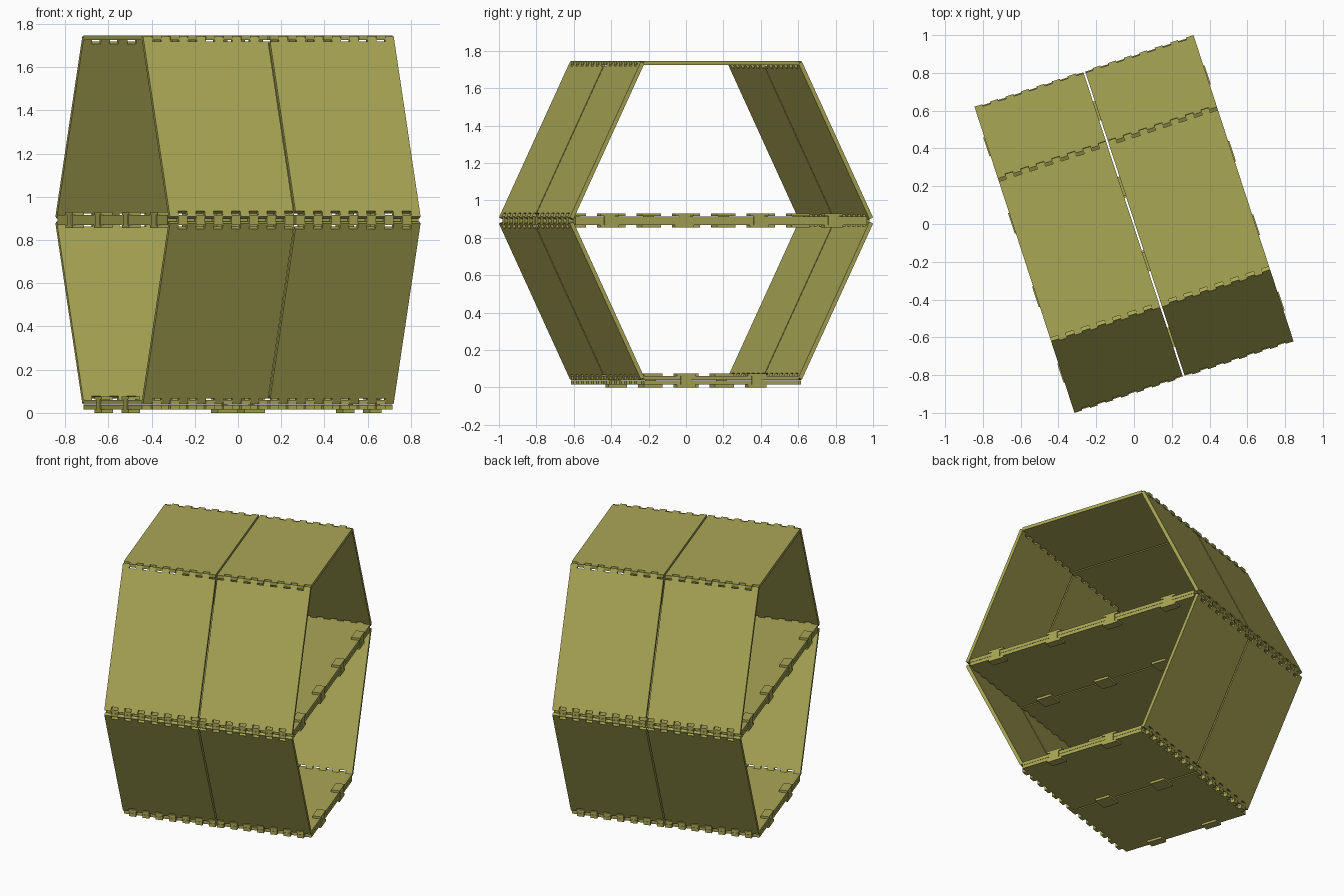
import bpy, bmesh, math
from mathutils import Matrix, Vector

if "Cube" in bpy.data.objects:
    bpy.data.objects.remove(bpy.data.objects["Cube"])

HALF_LEN, GAP, THICK = 0.61, 0.005, 0.022   # axis half length, seam, sheet thickness
MID, FLOOR = 0.8925, 0.038                  # heights of the two doubled floors
TURN = Matrix.Rotation(math.radians(18.1), 4, 'Z')
SLOTS = 14

olive = bpy.data.materials.new("olive")
olive.diffuse_color = (0.40, 0.385, 0.09, 1)
olive.use_nodes = True
olive.node_tree.nodes["Principled BSDF"].inputs["Base Color"].default_value = olive.diffuse_color


def finish(name, bm):
    bmesh.ops.recalc_face_normals(bm, faces=bm.faces)
    bm.transform(TURN)
    me = bpy.data.meshes.new(name)
    bm.to_mesh(me)
    bm.free()
    me.materials.append(olive)
    bpy.context.collection.objects.link(bpy.data.objects.new(name, me))


def toothed_sheet(name, half_w, tooth, phase, matrix):
    """Pair of sheets either side of the seam, with finger teeth on both long edges."""
    bm = bmesh.new()
    step = (HALF_LEN - GAP) / SLOTS
    edge = []
    for i in range(SLOTS):
        w = half_w + (tooth if i % 2 == phase else 0)
        edge += [(GAP + i * step, w), (GAP + (i + 1) * step, w)]
    outline = edge + [(u, -w) for u, w in reversed(edge)]
    for side in (1, -1):
        f = bm.faces.new([bm.verts.new((side * u, w, -THICK / 2)) for u, w in outline])
        r = bmesh.ops.extrude_face_region(bm, geom=[f])
        verts = [v for v in r['geom'] if isinstance(v, bmesh.types.BMVert)]
        bmesh.ops.translate(bm, verts=verts, vec=(0, 0, THICK))
    bm.transform(matrix)
    finish(name, bm)


def flat(name, half_w, z):
    toothed_sheet(name, half_w, 0.027, 0, Matrix.Translation((0, 0, z)))


def box(bm, u0, u1, v, dv, z0, z1):
    m = Matrix.Translation(((u0 + u1) / 2, v, (z0 + z1) / 2)) @ Matrix.Diagonal((u1 - u0, dv, z1 - z0, 1))
    bmesh.ops.create_cube(bm, size=1, matrix=m)


def clips(name, z, places):
    """Clips holding doubled floors: H-shaped on the seam, C-shaped on the open ends."""
    bm = bmesh.new()
    for v in places:
        for u0, u1, w0, w1 in ((-0.05, 0.05, -0.004, 0.004),
                               (0.56, 0.616, 0.6105, 0.616),
                               (-0.616, -0.56, -0.616, -0.6105)):
            box(bm, u0, u1, v, 0.105, z + 0.023, z + 0.038)
            box(bm, u0, u1, v, 0.105, z - 0.038, z - 0.023)
            box(bm, w0, w1, v, 0.06, z - 0.023, z + 0.023)
    finish(name, bm)


# doubled middle and bottom floors, single roof
off = THICK / 2 + 0.0007
for z, half_w, label in ((MID, 0.82, "middle"), (FLOOR, 0.436, "bottom")):
    flat(label + "_floor_upper", half_w, z + off)
    flat(label + "_floor_lower", half_w, z - off)
flat("roof", 0.436, 2 * MID - FLOOR - off)

# four slanted walls
for sv in (1, -1):
    for sz in (1, -1):
        along = Vector((0, -sv * 0.384, sz * 0.8)).normalized()
        axis_u = Vector((1, 0, 0))
        normal = axis_u.cross(along)
        m = Matrix((axis_u, along, normal)).transposed().to_4x4()
        m.translation = (0, sv * 0.643, MID + sz * 0.428)
        name = ("upper" if sz > 0 else "lower") + ("_back" if sv > 0 else "_front") + "_wall"
        toothed_sheet(name, 0.435, 0.027, 1, m)

# clips
clips("middle_clips", MID, (-0.63, -0.21, 0.21, 0.63))
clips("bottom_clips", FLOOR, (-0.2, 0.2))
